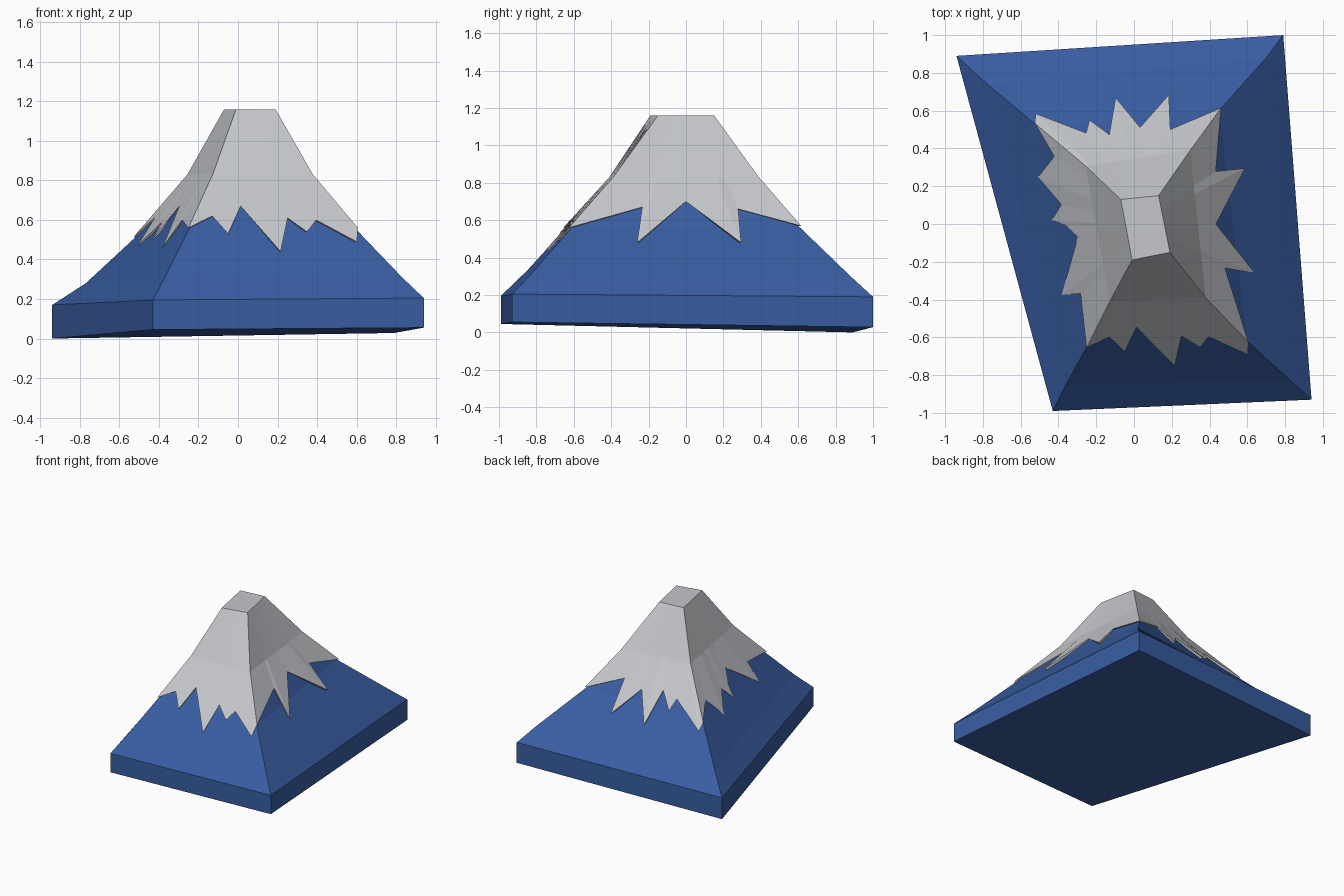
import bpy
import bmesh
from mathutils import Vector

if "Cube" in bpy.data.objects:
    bpy.data.objects.remove(bpy.data.objects["Cube"])

# Ridge paths of the four corners, from the skirt rim to the flat summit
RIDGES = [
    [(-.43, -.99, .195), (-.36, -.85, .33), (-.245, -.64, .56), (-.125, -.40, .83), (-.01, -.19, 1.16)],  # front left
    [(.94, -.93, .205), (.83, -.83, .31), (.60, -.62, .55), (.37, -.38, .83), (.19, -.15, 1.16)],         # front right
    [(.79, 1.0, .19), (.70, .88, .30), (.45, .60, .57), (.29, .38, .83), (.13, .15, 1.16)],               # back right
    [(-.94, .89, .17), (-.77, .735, .28), (-.50, .51, .53), (-.25, .30, .83), (-.07, .13, 1.16)],         # back left
]
BASE_Z = [.045, .055, .028, .0]

# Snow edge on each side: (fraction along the side, height)
SNOW_EDGE = [
    [(0, .56), (.12, .62), (.24, .53), (.30, .67), (.51, .44), (.605, .61), (.69, .54), (.78, .60), (.925, .49)],
    [(0, .56), (.28, .67), (.31, .48), (.50, .70), (.705, .48), (.76, .66)],
    [(0, .57), (.26, .67), (.33, .46), (.46, .63), (.57, .44), (.66, .65), (.73, .54), (.79, .62), (.95, .47)],
    [(0, .52), (.10, .61), (.25, .47), (.34, .59), (.42, .50), (.44, .59), (.50, .67), (.72, .46), (.77, .60)],
]


def ridge_at(corner, z):
    pts = [Vector(p) for p in RIDGES[corner % 4]]
    for a, b in zip(pts, pts[1:]):
        if z <= b.z + 1e-6:
            return a.lerp(b, (z - a.z) / (b.z - a.z))
    return pts[-1]


def surface(side, u, z, spread=1.0):
    p = ridge_at(side, z).lerp(ridge_at(side + 1, z), u)
    return Vector((p.x * spread, p.y * spread, z))


def skin(bm, rings):
    loops = [[bm.verts.new(p) for p in ring] for ring in rings]
    n = len(loops[0])
    for low, high in zip(loops, loops[1:]):
        for i in range(n):
            j = (i + 1) % n
            bm.faces.new((low[i], low[j], high[j], high[i]))
    return loops


def finish(bm, name, colour):
    bmesh.ops.recalc_face_normals(bm, faces=bm.faces)
    mesh = bpy.data.meshes.new(name)
    bm.to_mesh(mesh)
    bm.free()
    mat = bpy.data.materials.new(name + "_colour")
    mat.diffuse_color = (*colour, 1)
    mat.use_nodes = True
    mat.node_tree.nodes["Principled BSDF"].inputs["Base Color"].default_value = mat.diffuse_color
    mesh.materials.append(mat)
    bpy.context.collection.objects.link(bpy.data.objects.new(name, mesh))


# Blue mountain body with its slab-like skirt
bm = bmesh.new()
rings = [[(r[0][0], r[0][1], z) for r, z in zip(RIDGES, BASE_Z)]]
rings += [[r[k] for r in RIDGES] for k in range(4)]
loops = skin(bm, rings)
bm.faces.new(loops[0])
bm.faces.new(loops[-1])
finish(bm, "mountain_body", (.04, .11, .36))

# Snow cap: a thin shell with a jagged lower edge and a small lip
columns = [(s, u, z) for s in range(4) for u, z in SNOW_EDGE[s]]
bm = bmesh.new()
loops = skin(bm, [
    [surface(s, u, z, .98) for s, u, z in columns],
    [surface(s, u, z, 1.025) for s, u, z in columns],
    [surface(s, u, .83, 1.025) for s, u, z in columns],
    [surface(s, u, 1.16) for s, u, z in columns],
])
bm.faces.new(loops[-1])
finish(bm, "snow_cap", (.56, .57, .60))
